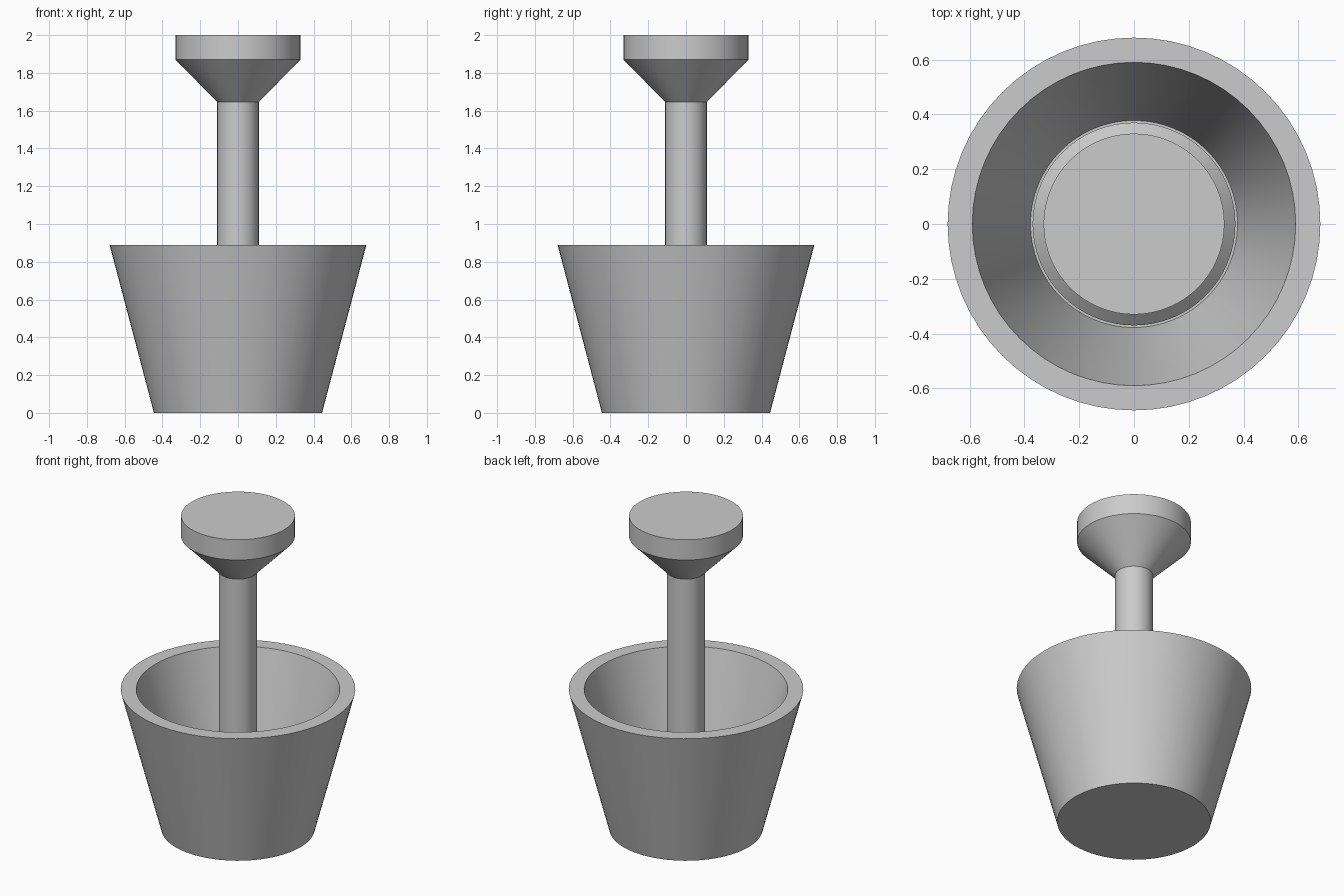
import bpy
import math
import bmesh

cube = bpy.data.objects.get("Cube")
if cube:
    bpy.data.objects.remove(cube, do_unlink=True)

SEGMENTS = 64

stone = bpy.data.materials.new("light grey stone")
stone.use_nodes = True
colour = (0.6, 0.6, 0.6, 1)
stone.diffuse_color = colour
stone.node_tree.nodes["Principled BSDF"].inputs["Base Color"].default_value = colour


def lathe(name, profile):
    """Spin a closed (radius, height) profile around the z axis."""
    bm = bmesh.new()
    verts = [bm.verts.new((r, 0, z)) for r, z in profile]
    edges = [bm.edges.new(pair) for pair in zip(verts, verts[1:])]
    bmesh.ops.spin(bm, geom=verts + edges, cent=(0, 0, 0), axis=(0, 0, 1),
                   angle=math.tau, steps=SEGMENTS, use_merge=True)
    bmesh.ops.remove_doubles(bm, verts=bm.verts, dist=0.0001)
    bmesh.ops.recalc_face_normals(bm, faces=bm.faces)
    mesh = bpy.data.meshes.new(name)
    bm.to_mesh(mesh)
    bm.free()
    mesh.materials.append(stone)
    obj = bpy.data.objects.new(name, mesh)
    bpy.context.collection.objects.link(obj)
    bpy.ops.object.select_all(action="DESELECT")
    obj.select_set(True)
    bpy.context.view_layer.objects.active = obj
    bpy.ops.object.shade_smooth_by_angle(angle=math.radians(25))
    return obj


# Tapered bowl with an even wall and a thick floor
lathe("mortar_bowl", [(0, 0), (0.445, 0), (0.68, 0.89), (0.59, 0.89),
                      (0.378, 0.09), (0, 0.09)])

# Pestle: grinding head, slim shaft and flared grip knob
lathe("pestle", [(0, 0.09), (0.37, 0.09), (0.37, 0.22), (0.11, 0.46),
                 (0.11, 1.645), (0.33, 1.87), (0.33, 2), (0, 2)])
